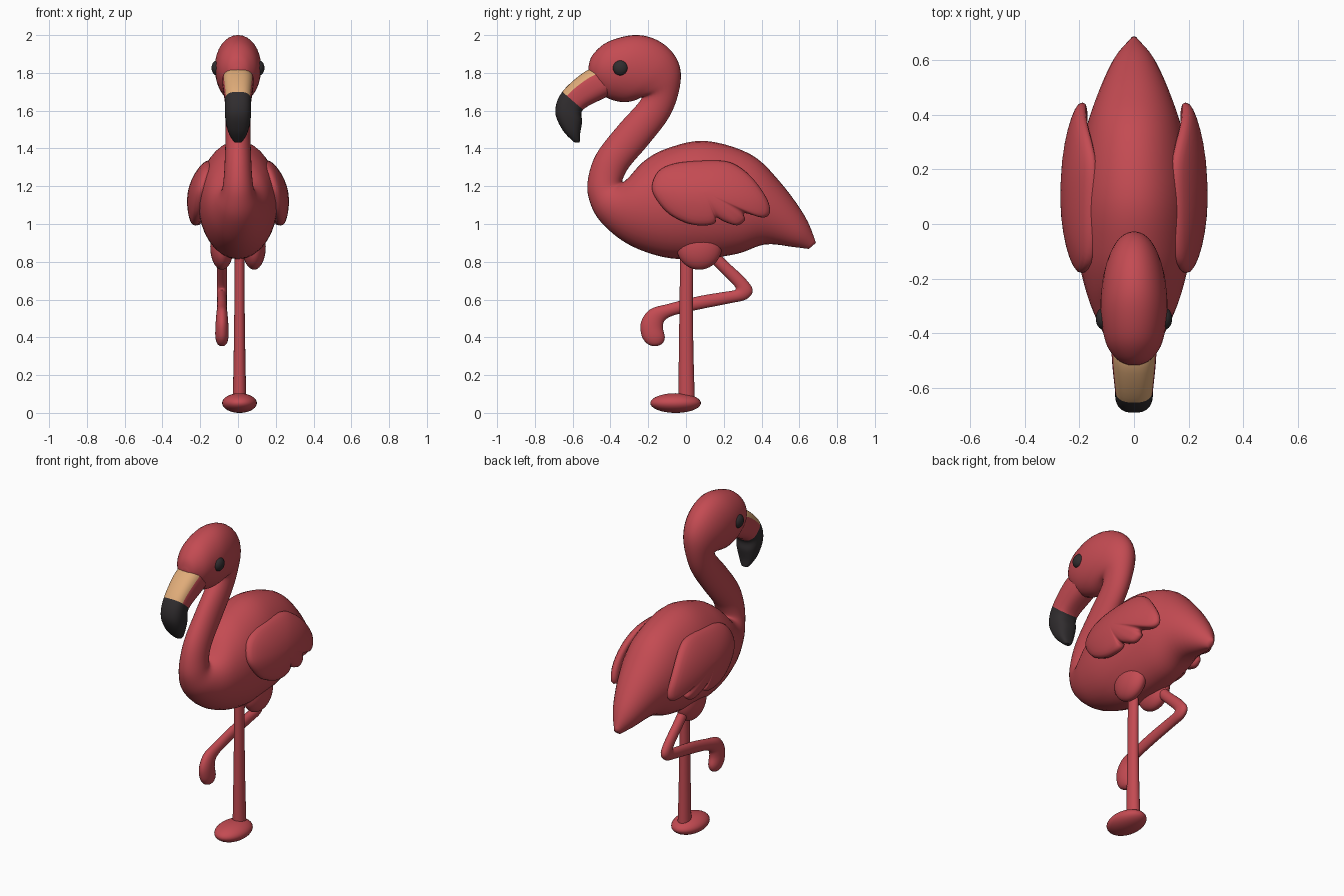
import bpy, bmesh, math
from mathutils import Vector


def material(name, rgb):
    m = bpy.data.materials.new(name)
    m.diffuse_color = (*rgb, 1)
    return m


RED = material("coral red", (0.55, 0.07, 0.085))
CREAM = material("bill cream", (0.74, 0.41, 0.19))
BLACK = material("charcoal", (0.03, 0.026, 0.028))


def catmull(points, steps, closed=False):
    """Smooth curve through tuples of any length."""
    n, out = len(points), []
    for i in range(n if closed else n - 1):
        if closed:
            q = [points[(i + k) % n] for k in (-1, 0, 1, 2)]
        else:
            q = [points[min(max(i + k, 0), n - 1)] for k in (-1, 0, 1, 2)]
        for s in range(steps):
            t = s / steps
            out.append([b + 0.5 * t * (c - a + t * (2 * a - 5 * b + 4 * c - d + t * (3 * (b - c) + d - a)))
                        for a, b, c, d in zip(*q)])
    return out if closed else out + [list(points[-1])]


def skin(name, rings, mats=(RED,), rule=None):
    """Join rings of points into a capped, smooth skin; rule(ring, side) picks the material."""
    bm = bmesh.new()
    rows = [[bm.verts.new(p) for p in r] for r in rings]
    n = len(rows[0])
    for i in range(len(rows) - 1):
        for j in range(n):
            k = (j + 1) % n
            f = bm.faces.new((rows[i][j], rows[i][k], rows[i + 1][k], rows[i + 1][j]))
            f.material_index = rule(i, j) if rule else 0
    for i in (0, -1):
        f = bm.faces.new(rows[i])
        f.material_index = rule(len(rows) if i else 0, 0) if rule else 0
    bmesh.ops.recalc_face_normals(bm, faces=bm.faces)
    for f in bm.faces:
        f.smooth = True
    me = bpy.data.meshes.new(name)
    bm.to_mesh(me)
    bm.free()
    for m in mats:
        me.materials.append(m)
    ob = bpy.data.objects.new(name, me)
    bpy.context.collection.objects.link(ob)
    return ob


def loft(name, sections, x=0, power=2.0, steps=5, sides=32, **kw):
    """Sections are (y1, z1, y2, z2, half width): two opposite outline points and a width."""
    def bend(v):
        return math.copysign(abs(v) ** (2 / power), v)
    rings = []
    for ya, za, yb, zb, w in catmull(sections, steps):
        ring = []
        for j in range(sides):
            a = 2 * math.pi * j / sides
            c, s = bend(math.cos(a)) / 2, bend(math.sin(a))
            ring.append((x + w * s, (ya + yb) / 2 + (ya - yb) * c, (za + zb) / 2 + (za - zb) * c))
        rings.append(ring)
    return skin(name, rings, **kw)


def ellipsoid(name, centre, radii, mat=RED):
    bpy.ops.mesh.primitive_uv_sphere_add(segments=32, ring_count=20, location=centre)
    ob = bpy.context.object
    ob.name = name
    ob.scale = radii
    ob.data.materials.append(mat)
    bpy.ops.object.shade_smooth()
    return ob


# Tail, body, neck and head as one continuous skin
loft("body_neck_head", [
    (0.688, 0.90, 0.65, 0.868, 0.015),
    (0.63, 1.04, 0.57, 0.878, 0.075),
    (0.495, 1.226, 0.42, 0.892, 0.14),
    (0.34, 1.37, 0.27, 0.842, 0.185),
    (0.10, 1.44, 0.07, 0.815, 0.21),
    (-0.10, 1.40, -0.12, 0.825, 0.205),
    (-0.22, 1.335, -0.31, 0.895, 0.17),
    (-0.30, 1.25, -0.45, 1.01, 0.12),
    (-0.335, 1.222, -0.51, 1.12, 0.088),
    (-0.33, 1.25, -0.52, 1.23, 0.076),
    (-0.295, 1.31, -0.475, 1.37, 0.07),
    (-0.20, 1.42, -0.36, 1.52, 0.066),
    (-0.09, 1.565, -0.26, 1.63, 0.066),
    (-0.038, 1.70, -0.235, 1.67, 0.074),
    (-0.03, 1.82, -0.275, 1.653, 0.092),
    (-0.077, 1.915, -0.33, 1.645, 0.112),
    (-0.167, 1.98, -0.385, 1.655, 0.122),
    (-0.28, 2.0, -0.43, 1.675, 0.12),
    (-0.416, 1.963, -0.47, 1.71, 0.10),
    (-0.495, 1.894, -0.50, 1.75, 0.06),
    (-0.517, 1.83, -0.517, 1.79, 0.02)])

# Bent bill: cream on top, red underneath, black hooked tip
BILL_STEPS, BILL_SIDES = 6, 40


def bill_colour(ring, side):
    if ring >= 2 * BILL_STEPS:
        return 2
    return 1 if math.cos(2 * math.pi * (side + 0.5) / BILL_SIDES) > 0.5 else 0


loft("bill", [
    (-0.43, 1.84, -0.37, 1.70, 0.08),
    (-0.53, 1.81, -0.43, 1.668, 0.082),
    (-0.655, 1.70, -0.545, 1.605, 0.07),
    (-0.692, 1.595, -0.55, 1.54, 0.068),
    (-0.655, 1.50, -0.56, 1.48, 0.052),
    (-0.60, 1.44, -0.562, 1.437, 0.025),
    (-0.582, 1.432, -0.57, 1.432, 0.01)],
    power=2.6, steps=BILL_STEPS, sides=BILL_SIDES, mats=(RED, CREAM, BLACK), rule=bill_colour)

# Wing outline (y, z) with feather scallops along the lower rear edge
WING = [(-0.18, 1.20), (-0.145, 1.28), (-0.06, 1.32), (0.07, 1.335), (0.204, 1.333), (0.285, 1.30),
        (0.363, 1.23), (0.43, 1.13), (0.444, 1.06), (0.405, 1.034), (0.31, 1.058), (0.312, 1.02),
        (0.27, 0.993), (0.204, 1.012), (0.16, 1.035), (0.155, 1.008), (0.114, 0.993), (0.02, 1.0),
        (-0.087, 1.052), (-0.156, 1.13)]


def wing(name, side):
    outline, rings = catmull(WING, 4, closed=True), []
    for k in range(-8, 9):
        a = math.radians(k * 89 / 8)
        t, thick = math.cos(a), 0.047 * math.copysign(abs(math.sin(a)) ** 0.75, k)
        ring = []
        for y, z in outline:
            y, z = 0.1 + (y - 0.1) * t, 1.17 + (z - 1.17) * t
            x = 0.225 - 1.3 * max(0, z - 1.1) ** 2 - 0.3 * (y - 0.1) ** 2 + thick
            ring.append((side * x, y, z))
        rings.append(ring)
    skin(name, rings)


# Paired parts
for label, s in (("left", -1), ("right", 1)):
    wing(label + "_wing", s)
    ellipsoid(label + "_eye", (s * 0.112, -0.347, 1.826), (0.028, 0.04, 0.04), BLACK)
    ellipsoid(label + "_thigh", (s * 0.085, 0.07, 0.88), (0.062, 0.12, 0.122))

# Standing leg and foot
loft("standing_leg", [
    (0.04, 0.90, -0.03, 0.90, 0.026),
    (0.036, 0.60, -0.034, 0.60, 0.027),
    (0.04, 0.30, -0.038, 0.30, 0.031),
    (0.047, 0.06, -0.041, 0.06, 0.036)], x=0.008)
ellipsoid("standing_foot", (0.008, -0.055, 0.052), (0.092, 0.134, 0.052))

# Raised leg folded at the knee, with a drooping foot
loft("raised_leg", [
    (0.13, 0.90, 0.07, 0.87, 0.027),
    (0.204, 0.815, 0.146, 0.785, 0.027),
    (0.31, 0.715, 0.25, 0.68, 0.026),
    (0.353, 0.65, 0.262, 0.654, 0.027),
    (0.32, 0.602, 0.245, 0.647, 0.027),
    (0.23, 0.580, 0.18, 0.637, 0.026),
    (0.07, 0.548, 0.06, 0.616, 0.026),
    (-0.06, 0.518, -0.09, 0.578, 0.027),
    (-0.112, 0.49, -0.19, 0.548, 0.03),
    (-0.122, 0.45, -0.238, 0.48, 0.034),
    (-0.112, 0.40, -0.235, 0.41, 0.035),
    (-0.125, 0.367, -0.21, 0.37, 0.026),
    (-0.155, 0.353, -0.178, 0.353, 0.01)], x=-0.085)
